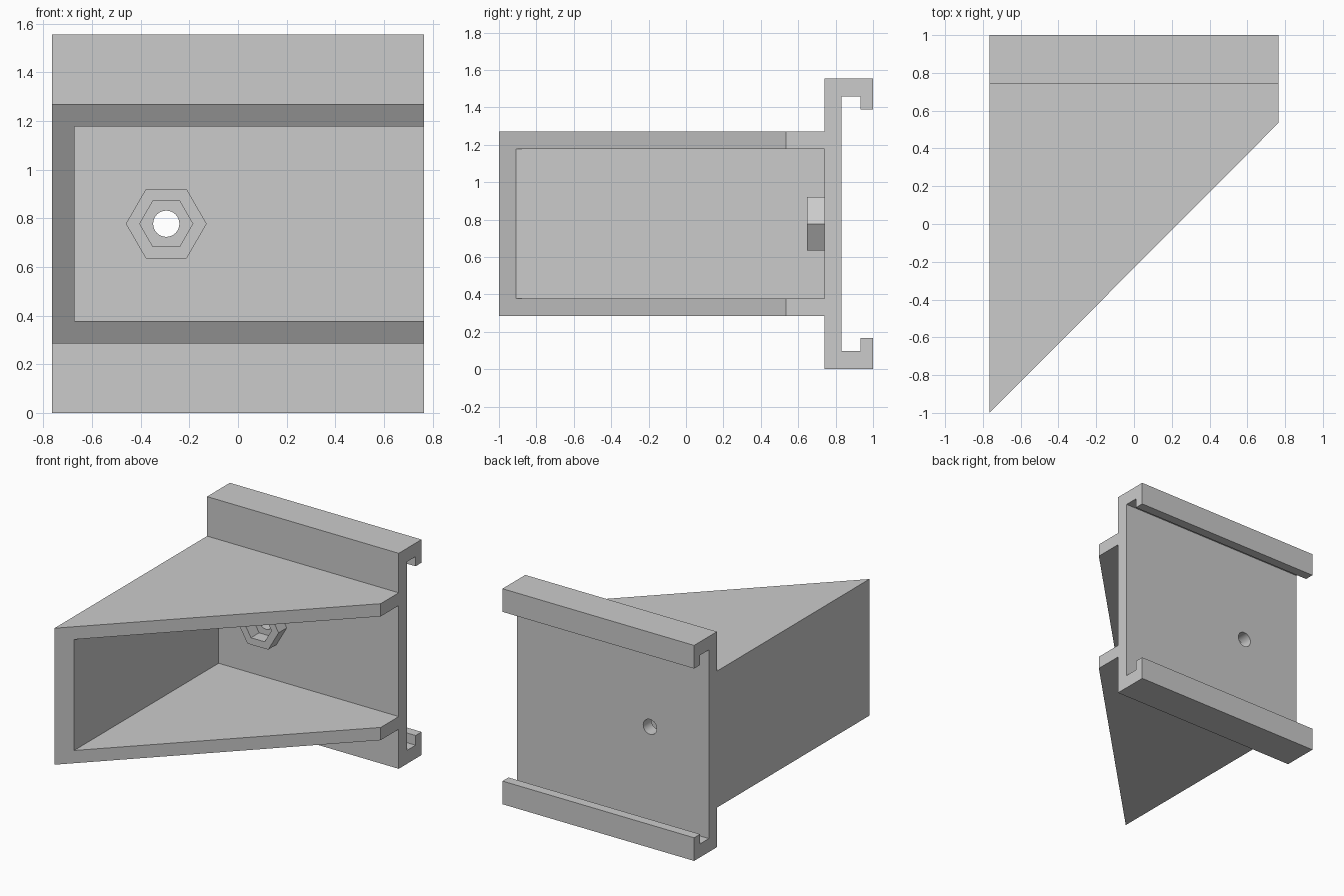
import bpy
import bmesh
import math
from mathutils import Matrix, Vector

default = bpy.data.objects.get("Cube")
if default:
    bpy.data.objects.remove(default, do_unlink=True)

grey = bpy.data.materials.new("light_grey")
grey.use_nodes = True
COLOUR = (0.6, 0.6, 0.6, 1)
grey.diffuse_color = COLOUR
grey.node_tree.nodes["Principled BSDF"].inputs["Base Color"].default_value = COLOUR

HALF = 0.765          # half width
TOP = 1.555           # full height
MID = TOP / 2
WALL = 0.092
FRONT = 0.74          # front face of the plate
BACK = FRONT + WALL


def prism(name, points, sweep):
    """Extrude a closed outline along a vector."""
    bm = bmesh.new()
    face = bm.faces.new([bm.verts.new(p) for p in points])
    ext = bmesh.ops.extrude_face_region(bm, geom=[face])
    moved = [v for v in ext["geom"] if isinstance(v, bmesh.types.BMVert)]
    bmesh.ops.translate(bm, verts=moved, vec=Vector(sweep))
    bmesh.ops.recalc_face_normals(bm, faces=bm.faces)
    mesh = bpy.data.meshes.new(name)
    bm.to_mesh(mesh)
    bm.free()
    mesh.materials.append(grey)
    obj = bpy.data.objects.new(name, mesh)
    bpy.context.collection.objects.link(obj)
    return obj


def bar(name, radius, sides, y0, y1):
    """Regular prism along y around the bolt axis."""
    ring = [(-0.295 + radius * math.cos(math.tau * i / sides), y0,
             MID + radius * math.sin(math.tau * i / sides)) for i in range(sides)]
    return prism(name, ring, (0, y1 - y0, 0))


def combine(target, other, operation):
    """Apply a boolean and discard the second solid."""
    mod = target.modifiers.new(operation.lower(), "BOOLEAN")
    mod.operation, mod.object, mod.solver = operation, other, "EXACT"
    bpy.context.view_layer.objects.active = target
    bpy.ops.object.modifier_apply(modifier=mod.name)
    bpy.data.objects.remove(other, do_unlink=True)


# Plate with hooked rails: half outline, mirrored about mid height
half = [(FRONT, 0), (1, 0), (1, 0.167), (0.932, 0.167), (0.932, 0.097), (BACK, 0.097)]
outline = half + [(y, TOP - z) for y, z in reversed(half)]
bracket = prism("bracket", [(-HALF, y, z) for y, z in outline], (2 * HALF, 0, 0))

# Wedge housing, open along its slanted front
z0, z1 = 0.285, TOP - 0.285
seat = FRONT + WALL / 2
wedge = prism("wedge_housing", [(-HALF, -1, z0), (HALF, 0.535, z0),
                                (HALF, seat, z0), (-HALF, seat, z0)], (0, 0, z1 - z0))
inner = -HALF + WALL
cavity = prism("cavity", [(inner, -2, z0 + WALL), (2, -2, z0 + WALL),
                          (2, FRONT, z0 + WALL), (inner, FRONT, z0 + WALL)],
               (0, 0, z1 - z0 - 2 * WALL))
combine(wedge, cavity, "DIFFERENCE")
combine(bracket, wedge, "UNION")

# Hexagonal boss, nut pocket and bolt hole
combine(bracket, bar("nut_boss", 0.166, 6, 0.647, seat), "UNION")
combine(bracket, bar("nut_pocket", 0.109, 6, 0.5, FRONT), "DIFFERENCE")
combine(bracket, bar("bolt_hole", 0.054, 32, 0.5, 1.2), "DIFFERENCE")

# Smooth only the bolt hole
bpy.ops.object.select_all(action="DESELECT")
bracket.select_set(True)
bpy.context.view_layer.objects.active = bracket
bpy.ops.object.shade_smooth_by_angle(angle=math.radians(30))
